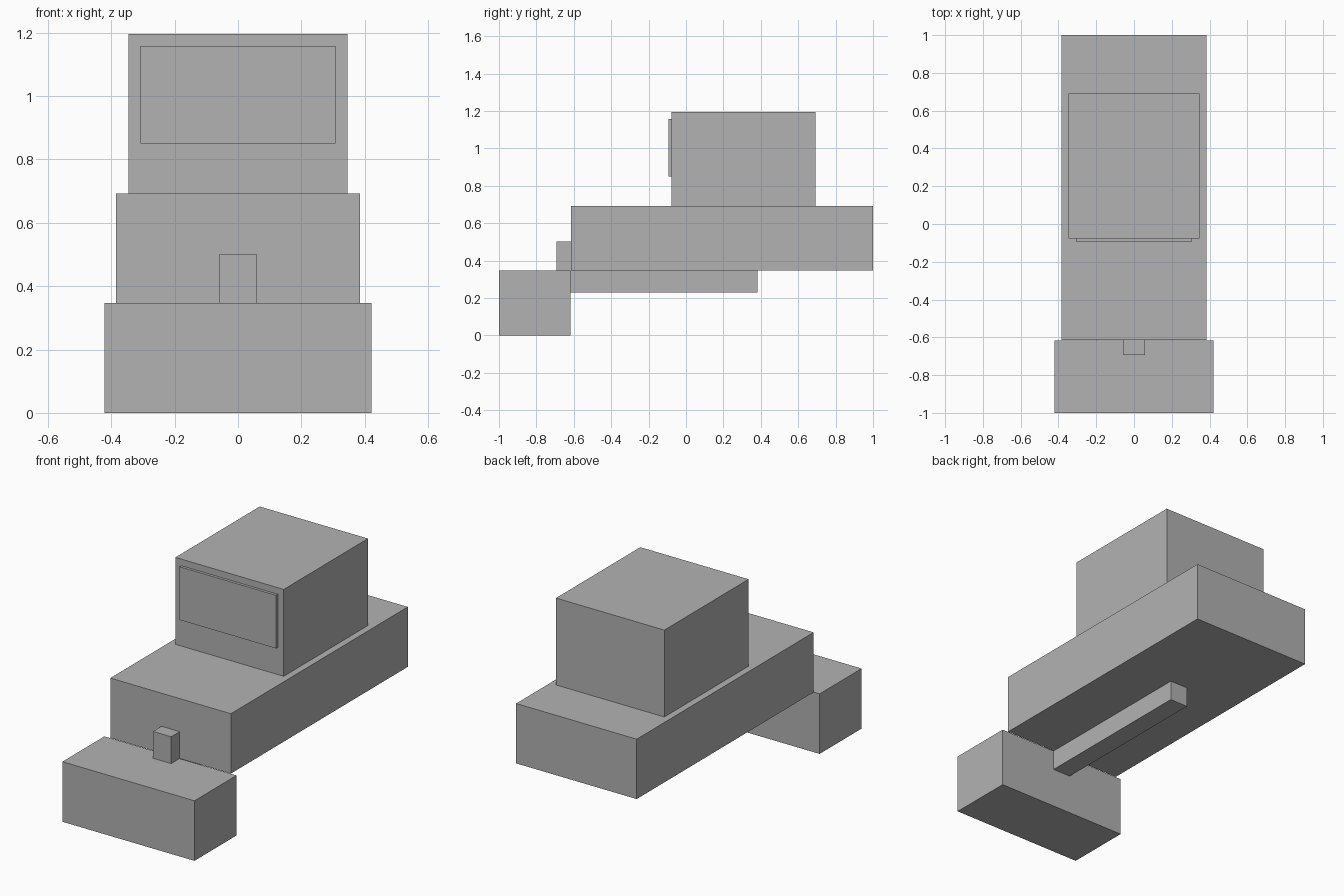
import bpy
import bmesh
from mathutils import Vector

if "Cube" in bpy.data.objects:
    bpy.data.objects.remove(bpy.data.objects["Cube"])

grey = bpy.data.materials.new("plain_grey")
grey.diffuse_color = (0.448, 0.448, 0.448, 1.0)
grey.use_nodes = True
grey.node_tree.nodes["Principled BSDF"].inputs["Base Color"].default_value = grey.diffuse_color


def box(name, half_width, y0, y1, z0, z1):
    """Box centred on x = 0, spanning the given depth and height."""
    bm = bmesh.new()
    bmesh.ops.create_cube(bm, size=1.0)
    bmesh.ops.scale(bm, verts=bm.verts, vec=Vector((2 * half_width, y1 - y0, z1 - z0)))
    mesh = bpy.data.meshes.new(name)
    bm.to_mesh(mesh)
    bm.free()
    mesh.materials.append(grey)
    obj = bpy.data.objects.new(name, mesh)
    obj.location = (0, (y0 + y1) / 2, (z0 + z1) / 2)
    bpy.context.collection.objects.link(obj)
    return obj


# Low block at the front and the long body behind it
box("front_block", 0.422, -1.0, -0.617, 0.0, 0.347)
box("main_body", 0.385, -0.615, 1.0, 0.347, 0.693)

# Upper housing with a raised panel on its front
box("upper_housing", 0.346, -0.077, 0.692, 0.693, 1.195)
box("front_panel", 0.308, -0.093, -0.077, 0.85, 1.157)

# Small stub on the front block and the rail under the body
box("front_stub", 0.058, -0.693, -0.615, 0.347, 0.502)
box("under_rail", 0.058, -0.617, 0.383, 0.231, 0.347)
